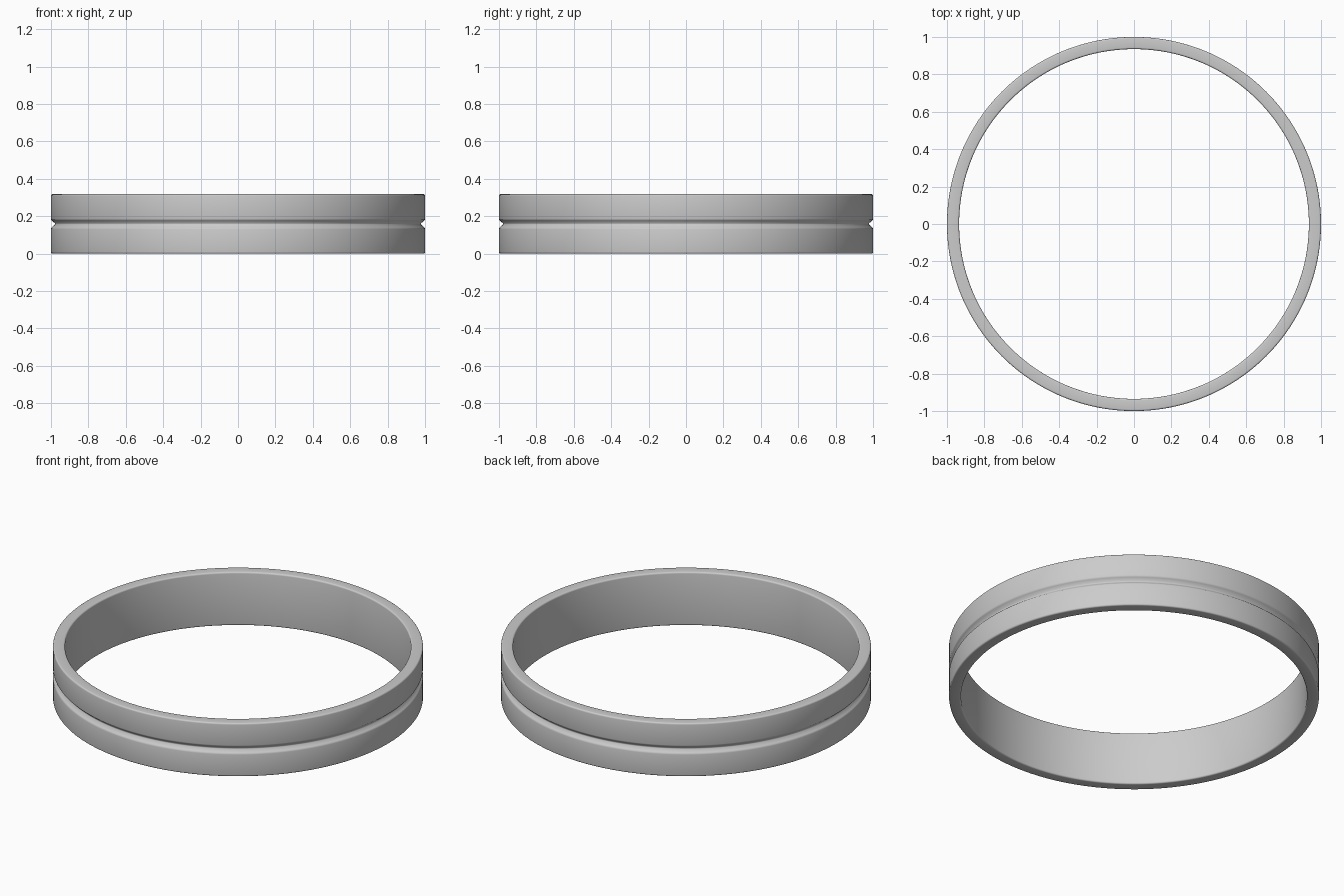
import bpy, bmesh
from math import sin, cos, pi, radians

if "Cube" in bpy.data.objects:
    bpy.data.objects.remove(bpy.data.objects["Cube"])

R, RI, H, B = 1.0, 0.935, 0.318, 0.009   # outer/inner radius, height, edge rounding
SEG = 192
MID = H / 2


def corner(r, z, start):
    """Quarter-round corner about (r, z)."""
    return [(r + B * cos(radians(start + 22.5 * i)),
             z + B * sin(radians(start + 22.5 * i))) for i in range(5)]


# half cross-section (r, z) from the groove up to the inner wall, then mirrored
upper = [(R - 0.021, MID + 0.003), (R - 0.005, MID + 0.018),
         (R - 0.0015, MID + 0.022), (R, MID + 0.028)]
upper += corner(R - B, H - B, 0) + corner(RI + B, H - B, 90)
profile = upper + [(r, H - z) for r, z in reversed(upper)]

# ring band: lathe the profile around z
bm = bmesh.new()
rings = []
for i in range(SEG):
    a = 2 * pi * i / SEG
    rings.append([bm.verts.new((r * cos(a), r * sin(a), z)) for r, z in profile])
n = len(profile)
for i in range(SEG):
    p, q = rings[i], rings[(i + 1) % SEG]
    for j in range(n):
        k = (j + 1) % n
        bm.faces.new((p[j], q[j], q[k], p[k]))
bmesh.ops.recalc_face_normals(bm, faces=bm.faces)
mesh = bpy.data.meshes.new("ring_band")
bm.to_mesh(mesh)
bm.free()
band = bpy.data.objects.new("ring_band", mesh)
bpy.context.collection.objects.link(band)

# pale silver material
silver = bpy.data.materials.new("silver")
silver.diffuse_color = (0.97, 0.98, 1.0, 1.0)
silver.use_nodes = True
silver.node_tree.nodes["Principled BSDF"].inputs["Base Color"].default_value = silver.diffuse_color
mesh.materials.append(silver)

# smooth shading
bpy.context.view_layer.objects.active = band
band.select_set(True)
bpy.ops.object.shade_smooth_by_angle(angle=radians(55))
